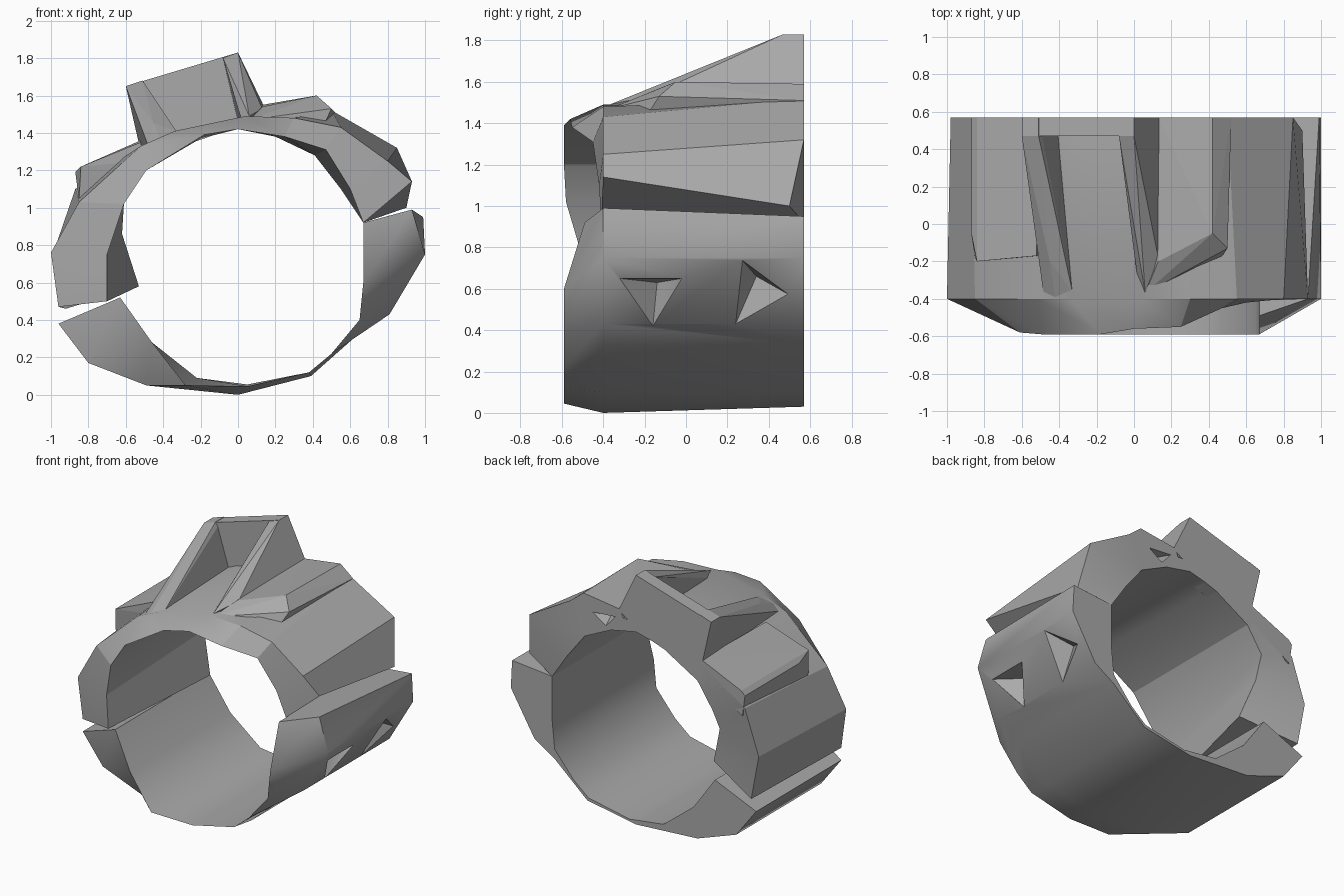
import bpy, bmesh, math

if "Cube" in bpy.data.objects:
    bpy.data.objects.remove(bpy.data.objects["Cube"], do_unlink=True)

metal = bpy.data.materials.new("plain grey")
metal.use_nodes = True
metal.diffuse_color = (0.4, 0.4, 0.4, 1)
metal.node_tree.nodes["Principled BSDF"].inputs["Base Color"].default_value = metal.diffuse_color

FRONT, MID, BACK = -0.59, -0.4, 0.57


def finish(bm, name):
    bmesh.ops.recalc_face_normals(bm, faces=bm.faces[:])
    mesh = bpy.data.meshes.new(name)
    bm.to_mesh(mesh)
    bm.free()
    mesh.materials.append(metal)
    obj = bpy.data.objects.new(name, mesh)
    bpy.context.collection.objects.link(obj)
    return obj


def smooth(obj, degrees):
    bpy.ops.object.select_all(action="DESELECT")
    bpy.context.view_layer.objects.active = obj
    obj.select_set(True)
    bpy.ops.object.shade_smooth_by_angle(angle=math.radians(degrees))


def band(name, stations):
    """Shell swept around the ring; each station gives inner and outer
    (x, z) points, optionally followed by a different outer and inner back
    point. A third value in a point replaces its usual depth."""
    bm = bmesh.new()
    loops = []
    for inner, outer, *back in stations:
        outer_back = back[0] if back else outer
        inner_back = back[1] if len(back) > 1 else inner[:2]
        path = [(inner_back, BACK), (inner, FRONT), (outer, MID), (outer_back, BACK)]
        loops.append([bm.verts.new((p[0], p[2] if len(p) > 2 else y, p[1]))
                      for p, y in path])
    for a, b in zip(loops, loops[1:]):
        for i in range(4):
            j = (i + 1) % 4
            bm.faces.new((a[i], a[j], b[j], b[i]))
    bm.faces.new(loops[0])
    bm.faces.new(loops[-1])
    return finish(bm, name)


def hull(name, points):
    """Convex faceted block around a few corner points."""
    bm = bmesh.new()
    for p in points:
        bm.verts.new(p)
    result = bmesh.ops.convex_hull(bm, input=bm.verts[:])
    loose = [v for v in result["geom_interior"] if isinstance(v, bmesh.types.BMVert)]
    bmesh.ops.delete(bm, geom=loose, context="VERTS")
    bmesh.ops.dissolve_limit(bm, angle_limit=0.02, verts=bm.verts[:], edges=bm.edges[:])
    return finish(bm, name)


def notch(target, corners, apex, outward):
    """Cut a pointed triangular recess running inward from three corners."""
    outside = [tuple(c + o for c, o in zip(p, outward)) for p in corners]
    cutter = hull("notch_cutter", corners + outside + [apex])
    cutter.hide_render = True
    mod = target.modifiers.new("notch", "BOOLEAN")
    mod.operation, mod.solver, mod.object = "DIFFERENCE", "EXACT", cutter
    bpy.context.view_layer.objects.active = target
    bpy.ops.object.modifier_apply(modifier=mod.name)
    bpy.data.objects.remove(cutter, do_unlink=True)


# Upper half of the cuff
upper = band("upper_band", [
    ((.67, .92, -.41), (.93, 1.14), (.90, 1.0, .5), (.67, .92)),
    ((.6, 1.1, -.42), (.80, 1.25), (.85, 1.32), (.55, 1.1)),
    ((.47, 1.31, -.45), (.55, 1.43), (.50, 1.52), (.41, 1.28)),
    ((.25, 1.38, -.55), (.3, 1.48), (.3, 1.5), (.2, 1.38)),
    ((0, 1.42, -.56), (.04, 1.49)),
    ((-.18, 1.39), (-.34, 1.41), (-.34, 1.41), (-.2, 1.37)),
    ((-.49, 1.2), (-.52, 1.33)),
    ((-.61, 1.02, -.58), (-.85, 1.03), (-.87, 1.1)),
    ((-.7, .75, -.5), (-1, .76), (-.98, .78), (-.62, .86, .5)),
    ((-.7, .5, -.48), (-.96, .47), (-.92, .46), (-.53, .58, .44)),
])
notch(upper, [(.15, BACK, 1.5), (.42, BACK, 1.52), (.24, BACK, 1.4)],
      (.26, .44, 1.48), (0, .2, 0))
smooth(upper, 24)

# Lower half of the cuff
lower = band("lower_band", [
    ((-.63, .52, -.5), (-.96, .38)),
    ((-.46, .28, -.57), (-.8, .17)),
    ((-.28, .05), (-.49, .05), (-.49, .06), (-.22, .09)),
    ((.05, .045), (0, 0), (0, .03), (.05, .055)),
    ((.38, .12), (.39, .1)),
    ((.5, .22), (.65, .33)),
    ((.65, .4), (.81, .43)),
    ((.67, .6), (1, .75)),
    ((.67, .92, -.49), (.93, .99), (.99, .95)),
])
notch(lower, [(.94, -.32, .65), (.94, -.02, .65), (.8, -.16, .42)],
      (.8, -.14, .63), (.2, 0, 0))
notch(lower, [(1, .27, .74), (.9, .5, .57), (.81, .24, .43)],
      (.8, .34, .66), (.2, 0, 0))
smooth(lower, 48)

# Raised crest: back wall and two sloping rails
outline = [(-.6, 1.65), (0, 1.83), (.05, 1.45), (-.5, 1.26)]
hull("crest_back_wall", [(x, y, z) for x, z in outline for y in (.47, BACK)])
hull("crest_right_rail", [
    (-.6, BACK, 1.65), (-.51, BACK, 1.68), (-.6, .47, 1.65), (-.51, .47, 1.68),
    (-.52, BACK, 1.3), (-.4, BACK, 1.33),
    (-.42, MID, 1.37), (-.33, -.36, 1.41), (-.48, MID, 1.33), (-.45, -.2, 1.45),
])
hull("crest_left_rail", [
    (-.08, BACK, 1.8), (0, BACK, 1.83), (-.08, .47, 1.8), (0, .47, 1.83),
    (.14, BACK, 1.54), (0, BACK, 1.45),
    (.03, -.37, 1.44), (.06, -.37, 1.49), (.13, -.18, 1.53), (0, -.15, 1.53),
])

# Stepped plates beside the crest
hull("left_plate", [
    (.13, -.2, 1.54), (.13, BACK, 1.55), (.42, -.05, 1.6), (.42, BACK, 1.59),
    (.5, -.13, 1.53), (.52, BACK, 1.51), (.06, -.37, 1.47),
    (.1, BACK, 1.49), (.5, BACK, 1.46), (.45, -.2, 1.42),
])
hull("right_plate", [
    (-.87, -.05, 1.19), (-.87, BACK, 1.19), (-.84, -.2, 1.22), (-.84, BACK, 1.22),
    (-.52, -.17, 1.35), (-.52, BACK, 1.36),
    (-.85, -.18, 1.04), (-.85, BACK, 1.04), (-.5, -.17, 1.25), (-.5, BACK, 1.25),
])
